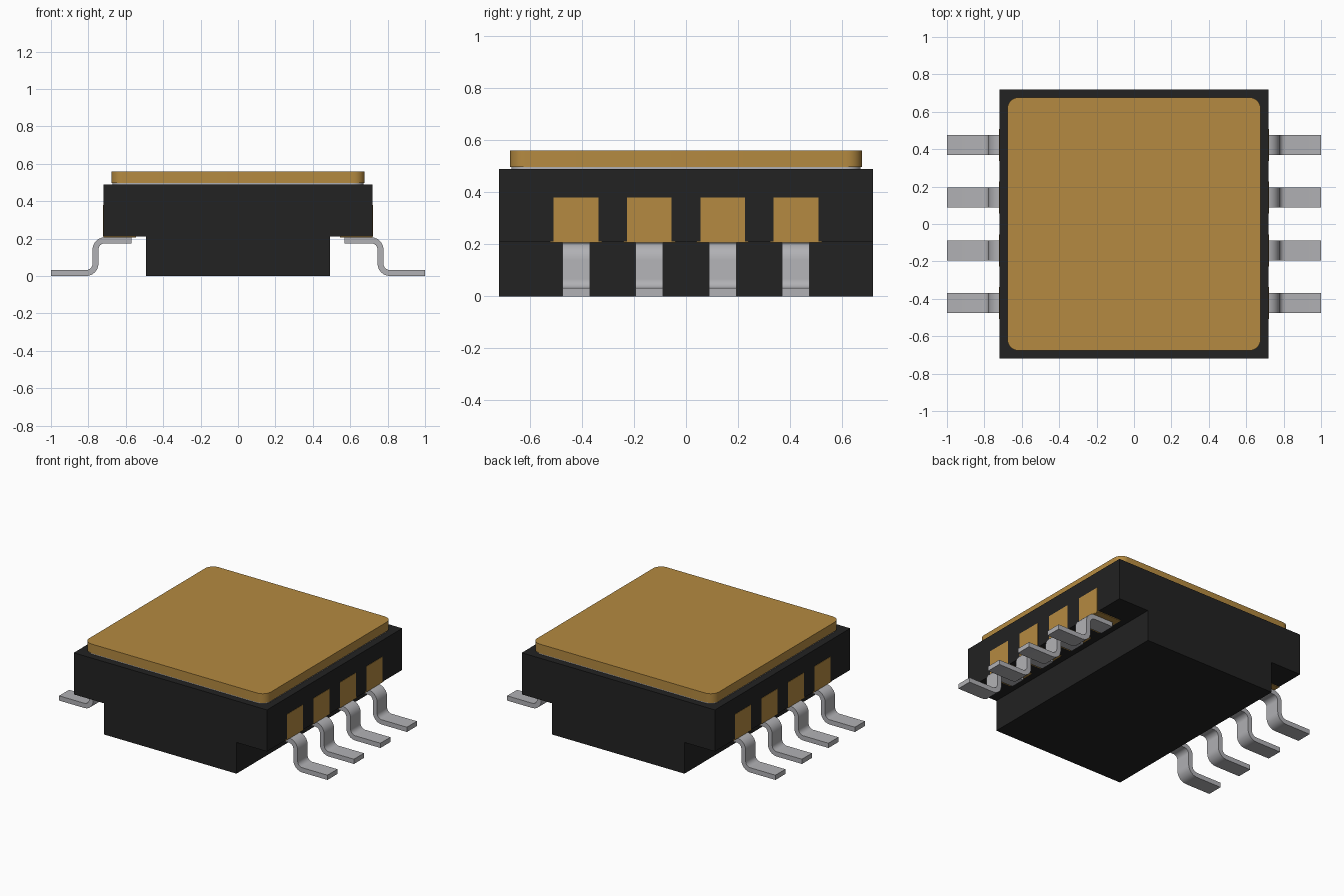
import bpy
from math import pi, sin, cos
from mathutils import Vector

if "Cube" in bpy.data.objects:
    bpy.data.objects.remove(bpy.data.objects["Cube"], do_unlink=True)


def material(name, rgb):
    m = bpy.data.materials.new(name)
    m.use_nodes = True
    m.diffuse_color = (*rgb, 1)
    m.node_tree.nodes["Principled BSDF"].inputs["Base Color"].default_value = (*rgb, 1)
    return m


BLACK = material("black ceramic", (0.016, 0.016, 0.016))
GOLD = material("gold plating", (0.46, 0.255, 0.052))
SILVER = material("silver metal", (0.44, 0.44, 0.46))


def prism(name, outline, depth, mat, smooth=False):
    """Extrude a closed 3D outline along the depth vector."""
    n = len(outline)
    a = [Vector(p) for p in outline]
    verts = a + [p + Vector(depth) for p in a]
    faces = [tuple(range(n))[::-1], tuple(range(n, 2 * n))]
    faces += [(i, (i + 1) % n, n + (i + 1) % n, n + i) for i in range(n)]
    mesh = bpy.data.meshes.new(name)
    mesh.from_pydata(verts, [], faces)
    ob = bpy.data.objects.new(name, mesh)
    bpy.context.collection.objects.link(ob)
    mesh.materials.append(mat)
    bpy.ops.object.select_all(action="DESELECT")
    ob.select_set(True)
    bpy.context.view_layer.objects.active = ob
    # Consistent outward normals
    bpy.ops.object.mode_set(mode="EDIT")
    bpy.ops.mesh.select_all(action="SELECT")
    bpy.ops.mesh.normals_make_consistent(inside=False)
    bpy.ops.object.mode_set(mode="OBJECT")
    if smooth:
        bpy.ops.object.shade_smooth_by_angle(angle=pi / 6)
    return ob


def box(name, lo, hi, mat):
    (x0, y0, z0), (x1, y1, z1) = lo, hi
    base = [(x0, y0, z0), (x1, y0, z0), (x1, y1, z0), (x0, y1, z0)]
    return prism(name, base, (0, 0, z1 - z0), mat)


def rounded_square(half, radius, z, steps=8):
    c = half - radius
    pts = []
    for q, (sx, sy) in enumerate([(1, 1), (-1, 1), (-1, -1), (1, -1)]):
        for i in range(steps + 1):
            t = (q + i / steps) * pi / 2
            pts.append((sx * c + radius * cos(t), sy * c + radius * sin(t), z))
    return pts


# T-shaped body: wide top block on a narrower foot
W, FOOT, LEDGE, TOP = 0.72, 0.493, 0.21, 0.49
half = [(FOOT, 0), (FOOT, LEDGE), (W, LEDGE), (W, TOP)]
section = half + [(-x, z) for x, z in reversed(half)]
prism("body", [(x, -W, z) for x, z in section], (0, 2 * W, 0), BLACK)

# Seal ring and lid with rounded corners
prism("seal_ring", rounded_square(0.672, 0.06, TOP), (0, 0, 0.008), SILVER, True)
prism("lid", rounded_square(0.677, 0.06, TOP + 0.008), (0, 0, 0.062), GOLD, True)


def lead_section(t=0.032, r=0.05, steps=6):
    """Closed gull-wing cross-section in x and z."""
    top, low, leg = 0.191, t / 2, 0.762
    centre = [((0.57, top), (0, 1))]
    for i in range(steps + 1):
        a = pi / 2 * (1 - i / steps)
        centre.append(((leg - r + r * cos(a), top - r + r * sin(a)), (cos(a), sin(a))))
    for i in range(steps + 1):
        a = pi + pi / 2 * i / steps
        centre.append(((leg + r + r * cos(a), low + r + r * sin(a)), (-cos(a), -sin(a))))
    centre.append(((1.0, low), (0, 1)))

    def side(s):
        return [(p[0] + s * n[0], p[1] + s * n[1]) for p, n in centre]

    return side(t / 2) + side(-t / 2)[::-1]


# Leads and their plated pads along both sides
PITCH = 0.282
for side, s in (("left", 1), ("right", -1)):
    for k in range(4):
        y = (k - 1.5) * PITCH
        tag = f"{side}_{k + 1}"
        prism(f"lead_{tag}", [(s * x, y - 0.053, z) for x, z in lead_section()],
              (0, 0.106, 0), SILVER, True)
        box(f"side_pad_{tag}", (s * (W - 0.01), y - 0.086, LEDGE),
            (s * (W + 0.002), y + 0.086, 0.38), GOLD)
        box(f"under_pad_{tag}", (s * 0.545, y - 0.1, LEDGE - 0.004),
            (s * W, y + 0.1, LEDGE + 0.004), GOLD)
